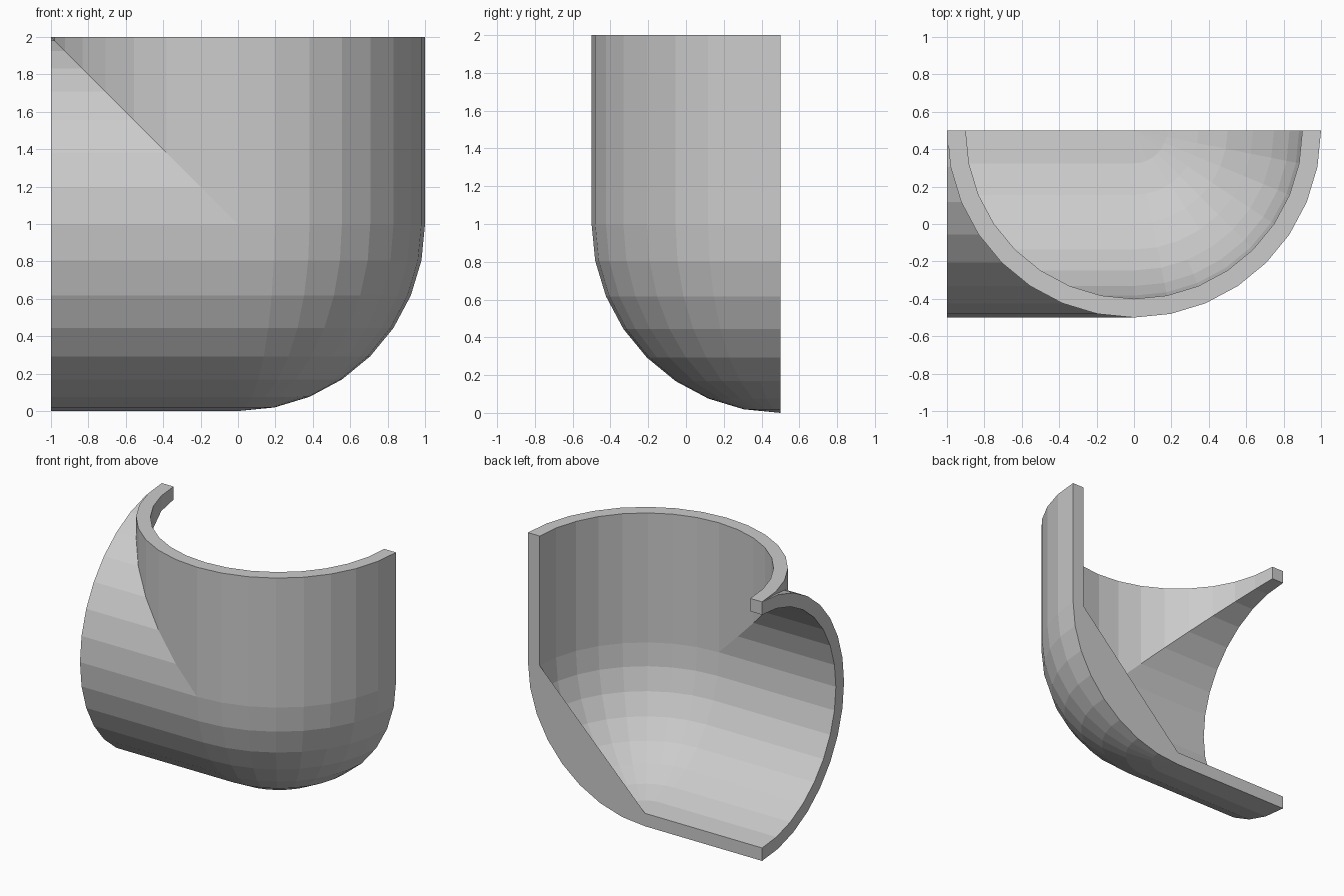
import bpy, bmesh
from math import sin, cos, pi

if "Cube" in bpy.data.objects:
    bpy.data.objects.remove(bpy.data.objects["Cube"])

N = 16            # facets over a half turn
STEP = pi / N
OUT, INN = 1.0, 0.9
BACK, MID, TOP, END = 0.5, 1.0, 2.0, -1.0

bm = bmesh.new()


def face(*pts):
    # skip repeated points so degenerate quads become triangles
    keep = []
    for p in pts:
        p = tuple(round(c, 6) for c in p)
        if p not in keep:
            keep.append(p)
    if len(keep) > 2:
        bm.faces.new([bm.verts.new(p) for p in keep])


def ball(r, lat, az):
    return (r * sin(lat) * cos(az), BACK - r * sin(lat) * sin(az), MID - r * cos(lat))


def upright(r, a, z=None):
    # point on the vertical pipe; without z it lies on the mitre / elbow seam
    x = r * cos(a)
    return (x, BACK - r * sin(a), MID + max(0, -x) if z is None else z)


def level(r, a, x=None):
    # point on the horizontal pipe; without x it lies on the mitre / elbow seam
    h = -r * cos(a)
    return (-max(0, h) if x is None else x, BACK - r * sin(a), MID + h)


# outer and inner skins: two half pipes and a quarter-ball elbow
for r in (OUT, INN):
    for i in range(N):
        a, b = i * STEP, (i + 1) * STEP
        face(upright(r, a, TOP), upright(r, b, TOP), upright(r, b), upright(r, a))
        face(level(r, a, END), level(r, b, END), level(r, b), level(r, a))
    for i in range(N // 2):
        for j in range(N // 2):
            a, b, c, d = i * STEP, (i + 1) * STEP, j * STEP, (j + 1) * STEP
            face(ball(r, a, c), ball(r, b, c), ball(r, b, d), ball(r, a, d))

# rims at the two open ends
for i in range(N):
    a, b = i * STEP, (i + 1) * STEP
    face(upright(OUT, a, TOP), upright(OUT, b, TOP), upright(INN, b, TOP), upright(INN, a, TOP))
    face(level(OUT, a, END), level(OUT, b, END), level(INN, b, END), level(INN, a, END))

# flat cut faces at the back; the elbow one has a straight inner edge
arc = [ball(OUT, i * STEP, 0) for i in range(N // 2 + 1)]
face((END, BACK, 0), *arc, (OUT, BACK, TOP), (INN, BACK, TOP),
     (INN, BACK, MID), (0, BACK, MID - INN), (END, BACK, MID - INN))
face((END, BACK, TOP), (-INN, BACK, TOP), (-INN, BACK, MID + INN), (END, BACK, MID + INN))

bmesh.ops.remove_doubles(bm, verts=bm.verts, dist=1e-4)
bmesh.ops.recalc_face_normals(bm, faces=bm.faces)
mesh = bpy.data.meshes.new("half_pipe_elbow")
bm.to_mesh(mesh)
bm.free()
bpy.context.collection.objects.link(bpy.data.objects.new("half_pipe_elbow", mesh))
